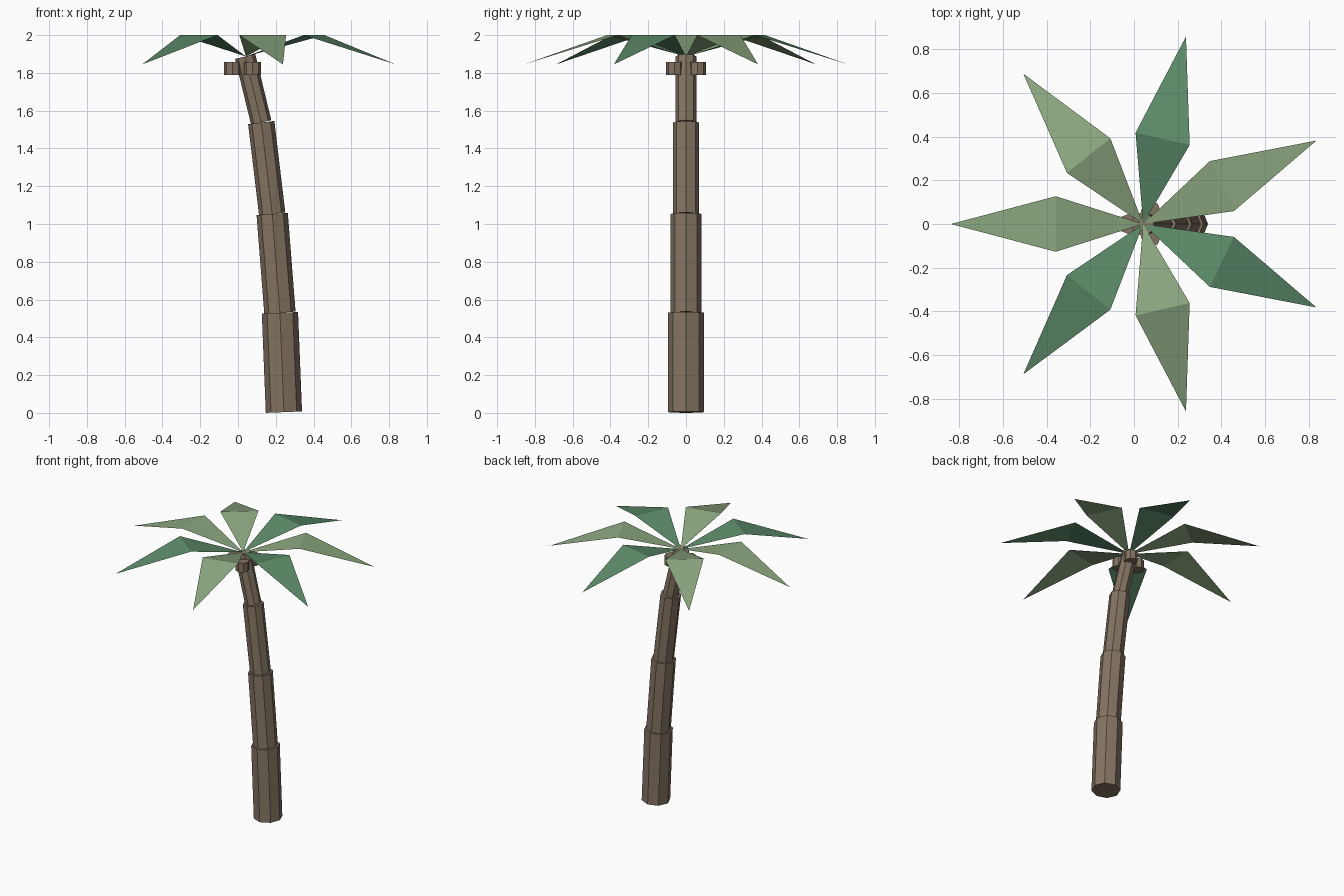
import bpy
import math
from mathutils import Vector

cube = bpy.data.objects.get("Cube")
if cube:
    bpy.data.objects.remove(cube, do_unlink=True)


def material(name, rgb):
    mat = bpy.data.materials.new(name)
    mat.use_nodes = True
    color = (*rgb, 1)
    mat.diffuse_color = color
    bsdf = next(n for n in mat.node_tree.nodes if n.type == 'BSDF_PRINCIPLED')
    bsdf.inputs["Base Color"].default_value = color
    return mat


bark = material("brown bark", (0.23, 0.175, 0.122))
light_green = material("light green", (0.26, 0.385, 0.21))
dark_green = material("dark green", (0.11, 0.262, 0.143))


def prism(name, start, end, radius):
    """Eight-sided prism between two points in the x-z plane."""
    start, end = Vector(start), Vector(end)
    axis = end - start
    bpy.ops.mesh.primitive_cylinder_add(
        vertices=8, radius=radius, depth=axis.length, location=(start + end) / 2,
        rotation=(0, math.atan2(axis.x, axis.z), 0))
    obj = bpy.context.object
    obj.name = name
    obj.data.materials.append(bark)


# Trunk: four leaning segments, each thinner than the one below
joints = [(0.243, 0, 0.004), (0.222, 0, 0.53), (0.181, 0, 1.053),
          (0.123, 0, 1.537), (0.038, 0, 1.887)]
for i, radius in enumerate((0.096, 0.083, 0.07, 0.055)):
    prism(f"trunk_segment_{i + 1}", joints[i], joints[i + 1], radius)

# Coconuts: three short prisms around the top of the trunk
crown_x = 0.042
for i in range(3):
    a = math.pi + i * math.tau / 3
    x, y = crown_x + 0.07 * math.cos(a), 0.07 * math.sin(a)
    prism(f"coconut_{i + 1}", (x, y, 1.79), (x, y, 1.858), 0.045)

# Fronds: one thin leaf bent down across its widest line
leaf_verts = [(0, 0, 0), (0.4, -0.127, 0.113), (0.4, 0.127, 0.113), (0.88, 0, -0.042)]
leaf_faces = [(0, 1, 2), (1, 3, 2)]
leaf_colors = [light_green, dark_green, light_green, dark_green,
               light_green, dark_green, light_green]
for i, color in enumerate(leaf_colors):
    mesh = bpy.data.meshes.new(f"frond_{i + 1}")
    mesh.from_pydata(leaf_verts, [], leaf_faces)
    mesh.materials.append(color)
    frond = bpy.data.objects.new(f"frond_{i + 1}", mesh)
    frond.location = (crown_x, 0, 1.887)
    frond.rotation_euler.z = math.pi + i * math.tau / 7
    bpy.context.collection.objects.link(frond)
